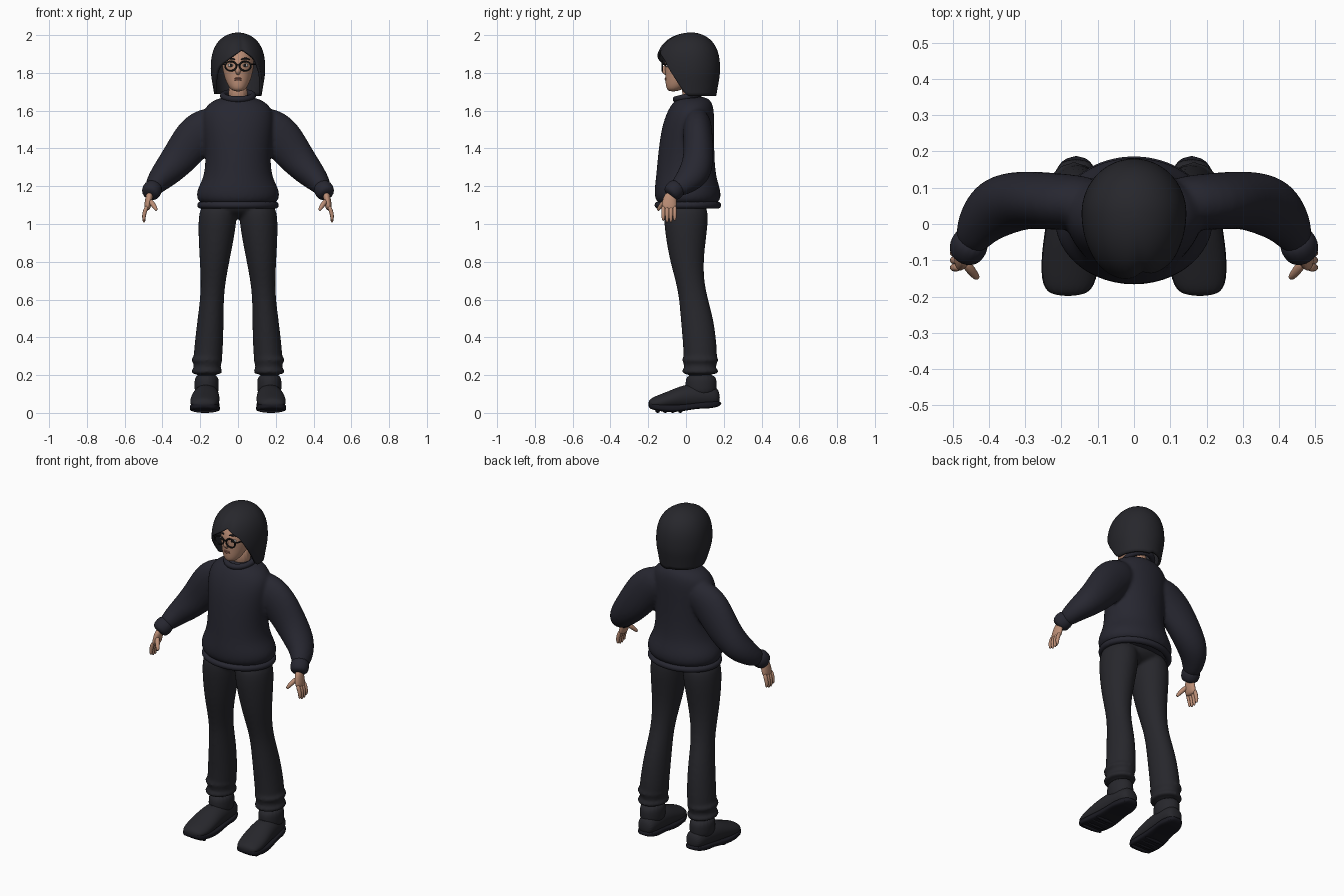
import bpy, bmesh
from math import sin, cos, pi, exp, sqrt, radians, copysign
from mathutils import Vector, Matrix

if "Cube" in bpy.data.objects:
    bpy.data.objects.remove(bpy.data.objects["Cube"])


def material(name, red, green, blue):
    made = bpy.data.materials.new(name)
    made.use_nodes = True
    colour = (red, green, blue, 1)
    made.diffuse_color = colour
    made.node_tree.nodes["Principled BSDF"].inputs["Base Color"].default_value = colour
    return made


KNIT = material("charcoal knit", .02, .02, .03)
DARK = material("dark cloth and hair", .02, .02, .025)
RUBBER = material("sole rubber", .01, .01, .015)
SKIN = material("skin", .5, .27, .18)
LIPS = material("lips", .36, .15, .11)
WHITE = material("eye white", .6, .6, .6)
BLACK = material("black frame", .01, .01, .01)

X, Y, Z = Matrix.Identity(3)
BOTH = (True, False)


def sweep(bm, rings, ref=Y, axis=None, sides=20, power=1, flip=False):
    """Closed skin through rings of (centre, radius along ref, radius across)."""
    points = [Vector(ring[0]) for ring in rings]
    loops = []
    for i, (centre, along, across) in enumerate(rings):
        ahead, behind = points[min(i + 1, len(points) - 1)], points[max(i - 1, 0)]
        tangent = axis or (ahead - behind).normalized()
        u = (ref - tangent * ref.dot(tangent)).normalized()
        v = tangent.cross(u)
        loop = []
        for k in range(sides):
            angle = 2 * pi * (k + .5) / sides
            co, si = [copysign(abs(f) ** power, f) for f in (cos(angle), sin(angle))]
            spot = points[i] + u * along * co + v * across * si
            if flip:
                spot.x = -spot.x
            loop.append(bm.verts.new(spot))
        loops.append(loop)
    bridge(bm, loops)
    bm.faces.new(loops[0])
    bm.faces.new(loops[-1])


def bridge(bm, loops):
    """Quads between neighbouring closed loops."""
    for low, high in zip(loops, loops[1:]):
        for k in range(len(low)):
            bm.faces.new((low[k - 1], low[k], high[k], high[k - 1]))


def upright(bm, rows, x=0, slant=0, **options):
    """Horizontal rings of (z, y, half width, half depth)."""
    rings = [((x + slant * z, y, z), depth, width) for z, y, width, depth in rows]
    sweep(bm, rings, axis=Z, **options)


def lengthwise(bm, rows, **options):
    """Foot sections of (y, z, half height, half width), toes turned slightly out."""
    rings = [((.17 - y * .06, y, z), height, width) for y, z, height, width in rows]
    sweep(bm, rings, ref=Z, axis=-Y, **options)


def tube(bm, points, radius, ref=Y, sides=8):
    radii = radius if isinstance(radius, list) else [radius] * len(points)
    sweep(bm, [(p, r, r) for p, r in zip(points, radii)], ref=ref, sides=sides)


def hoop(bm, centre, u, v, radius, steps=24):
    """Ring of tube around an ellipse with half axes u and v."""
    angles = [2 * pi * k / steps for k in range(steps + 2)]
    points = [Vector(centre) + u * cos(a) + v * sin(a) for a in angles]
    tube(bm, points, radius, ref=u.cross(v).normalized())


def ball(bm, centre, size):
    placing = Matrix.Translation(centre) @ Matrix.Diagonal((*size, 1))
    bmesh.ops.create_uvsphere(bm, u_segments=16, v_segments=10, radius=1, matrix=placing)


def subdivide(ob, levels):
    smooth = ob.modifiers.new("subdivide", "SUBSURF")
    smooth.levels = smooth.render_levels = levels


def finish(name, bm, mat, mirror=False, levels=2, fuse=False):
    bmesh.ops.recalc_face_normals(bm, faces=bm.faces)
    for face in bm.faces:
        face.smooth = True
    mesh = bpy.data.meshes.new(name)
    bm.to_mesh(mesh)
    bm.free()
    mesh.materials.append(mat)
    ob = bpy.data.objects.new(name, mesh)
    bpy.context.scene.collection.objects.link(ob)
    if mirror:
        ob.modifiers.new("mirror", "MIRROR").use_mirror_merge = False
    subdivide(ob, levels)
    if fuse:
        remesh = ob.modifiers.new("fuse", "REMESH")
        remesh.mode, remesh.voxel_size, remesh.use_smooth_shade = "VOXEL", .01, True
        soften = ob.modifiers.new("soften", "SMOOTH")
        soften.factor, soften.iterations = .5, 5
    return ob


# Sweater: body and puffed sleeves fused together
bm = bmesh.new()
upright(bm, [(1.08, .01, .21, .17), (1.17, .01, .23, .18), (1.24, 0, .18, .16), (1.36, 0, .17, .15),
             (1.52, .01, .19, .14), (1.62, .03, .19, .12), (1.68, .04, .09, .08)], sides=28)
sleeve = [((.08, .06, 1.57), .07, .08), ((.21, .06, 1.49), .08, .12), ((.3, .07, 1.36), .08, .1),
          ((.38, .05, 1.27), .09, .08), ((.43, 0, 1.22), .07, .06), ((.46, -.07, 1.17), .04, .04)]
for side in BOTH:
    sweep(bm, sleeve, flip=side)
finish("sweater", bm, KNIT, fuse=True)

# Ribbed hem, cuffs and collar
bm = bmesh.new()
hoop(bm, (0, .01, 1.1), X * .2, Y * .16, .02)
finish("sweater_hem", bm, KNIT)

bm = bmesh.new()
tube(bm, [(.44, -.03, 1.21), (.46, -.07, 1.17), (.47, -.09, 1.15)], [.05, .055, .04], sides=16)
finish("sleeve_cuffs", bm, KNIT, mirror=True)

bm = bmesh.new()
hoop(bm, (0, .03, 1.68), X * .08, Y * .085 + Z * .02, .018)
finish("sweater_collar", bm, KNIT)

# Trousers: hips, two flared legs and folds above the ankle
bm = bmesh.new()
ball(bm, (0, 0, 1.1), (.2, .12, .07))
leg = [(1.13, 0, .1, .12), (1, 0, .105, .12), (.81, 0, .08, .09), (.65, .03, .06, .07),
       (.5, .06, .07, .09), (.3, .08, .08, .09), (.18, .07, .07, .09)]
for side in BOTH:
    upright(bm, leg, x=.18, slant=-.07, flip=side)
    for z in (.22, .28):
        middle = -.165 if side else .165
        hoop(bm, (middle, .075, z), X * .07, Y * .083, .015)
finish("trousers", bm, DARK, fuse=True)

# Boots: foot, shaft, chunky sole and laces
bm = bmesh.new()
lengthwise(bm, [(.18, .08, .04, .04), (.14, .09, .06, .06), (.01, .09, .07, .07),
                (-.08, .07, .05, .08), (-.16, .05, .04, .075), (-.2, .05, .02, .05)])
sweep(bm, [((.166, .08, z), .083, .065) for z in (.08, .15, .21)])
finish("boots", bm, DARK, mirror=True)

bm = bmesh.new()
lengthwise(bm, [(.19, .05, .015, .04), (.11, .04, .02, .07), (.06, .04, .015, .065),
                (-.05, .02, .02, .08), (-.16, .03, .02, .08), (-.2, .04, .015, .05)], power=.5)
for k in range(4):
    ball(bm, (.175, -.15 + k * .04, .012), (.07, .013, .012))
finish("boot_soles", bm, RUBBER, mirror=True)

bm = bmesh.new()
for k in range(3):
    tube(bm, [(.17 + d * .045, -k * .03, .155 - k * .012 - d * d * .03) for d in (-1, 0, 1)], .005, ref=Z)
finish("boot_laces", bm, RUBBER, mirror=True)

# Hands: palm, four fingers and thumb
bm = bmesh.new()
sweep(bm, [((.465, -.08, 1.17), .03, .02), ((.475, -.09, 1.11), .04, .02), ((.485, -.09, 1.07), .04, .015)])
for k in range(4):
    y = -.12 + k * .02
    tube(bm, [(.48, y, 1.1), (.5, y, 1.05), (.497, y, 1 + abs(k - 1.5) * .01)], [.013, .012, .008])
tube(bm, [(.47, -.1, 1.13), (.44, -.14, 1.09), (.43, -.15, 1.07)], [.017, .013, .008])
finish("hands", bm, SKIN, mirror=True)

# Head, neck and nose
bm = bmesh.new()
upright(bm, [(1.7, -.07, .03, .03), (1.74, -.04, .06, .07), (1.8, -.01, .08, .1),
             (1.87, 0, .09, .12), (1.96, .03, .06, .08)])
tube(bm, [(0, .04, 1.62), (0, .02, 1.77)], .055, sides=16)
tube(bm, [(0, -.1, 1.85), (0, -.125, 1.81), (0, -.1, 1.79)], [.007, .017, .01])
finish("head", bm, SKIN)

bm = bmesh.new()
for z in (1.763, 1.771):
    ball(bm, (0, -.105, z), (.02, .008, .005))
finish("mouth", bm, LIPS, levels=1)

bm = bmesh.new()
ball(bm, (.036, -.096, 1.84), (.018, .012, .009))
finish("eyes", bm, WHITE, mirror=True, levels=1)

bm = bmesh.new()
ball(bm, (.036, -.105, 1.84), (.008, .006, .008))
finish("irises", bm, BLACK, mirror=True, levels=1)

bm = bmesh.new()
tube(bm, [(.014, -.11, 1.87), (.04, -.11, 1.88), (.065, -.09, 1.87)], .005)
finish("eyebrows", bm, DARK, mirror=True)

# Glasses: rims, bridge and temples
bm = bmesh.new()
hoop(bm, (.038, -.125, 1.836), X * .03, Z * .025, .005)
tube(bm, [(0, -.125, 1.845), (.01, -.125, 1.84)], .005, ref=Z)
tube(bm, [(.066, -.125, 1.845), (.085, -.1, 1.845), (.1, 0, 1.845)], .005, ref=Z)
finish("glasses", bm, BLACK, mirror=True)

# Bob haircut: a shell whose hem rises to an off-centre parting over the face
hem = [(-180, 1.69), (-80, 1.69), (-46, 1.83), (10, 1.92), (40, 1.87), (60, 1.78), (80, 1.68), (180, 1.68)]


def hem_height(angle):
    for (a, low), (b, high) in zip(hem, hem[1:]):
        if angle <= b:
            return low + (high - low) * (angle - a) / (b - a)


columns, rows = 60, 14
bm = bmesh.new()
loops = []
for row in range(rows + 1):
    loop = []
    for column in range(columns):
        degrees = 360 * column / columns - 180
        drop = (2 - hem_height(degrees)) * max(row / rows, .02) ** 1.7
        rise = max(0, 1 - drop / .2)
        dome = sqrt(1 - rise ** 3)
        groove = 1 - exp(-((degrees - 10) / 9) ** 2) * .06
        taper = max(0, drop - .2) * .17
        angle = radians(degrees)
        reach = .18 if cos(angle) > 0 else .137
        x = (dome * .131 - taper) * groove * sin(angle)
        y = .03 - (dome * reach - taper) * groove * cos(angle)
        loop.append(bm.verts.new((x, y, 2 - drop)))
    loops.append(loop)
bridge(bm, loops)
bm.faces.new(loops[0])
hair = finish("hair", bm, DARK, levels=1)
shell = hair.modifiers.new("thickness", "SOLIDIFY")
shell.thickness, shell.offset = .014, -1
